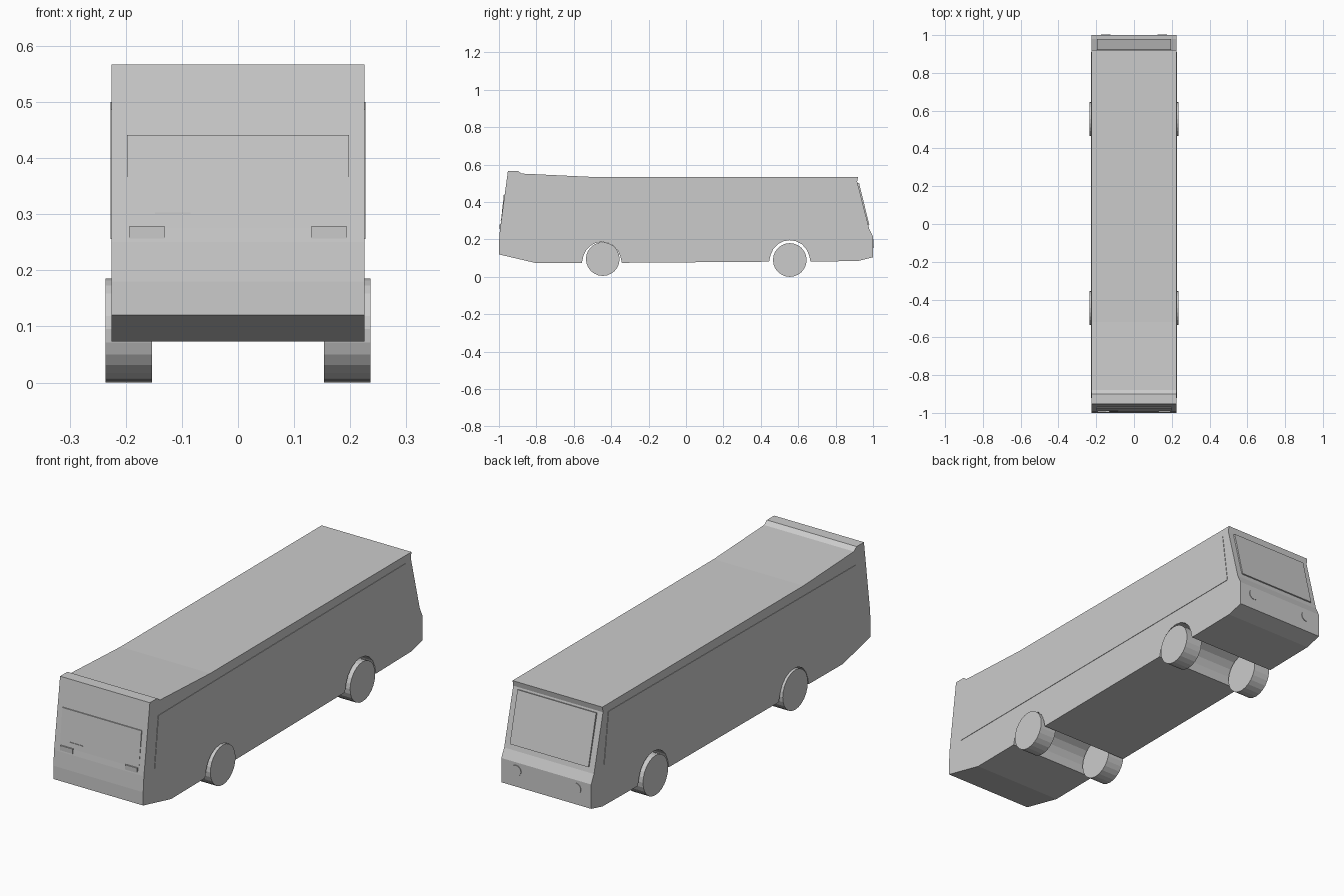
import bpy, bmesh, math
from mathutils import Vector

if "Cube" in bpy.data.objects:
    bpy.data.objects.remove(bpy.data.objects["Cube"])


def finish(name, bm):
    bmesh.ops.recalc_face_normals(bm, faces=bm.faces[:])
    mesh = bpy.data.meshes.new(name)
    bm.to_mesh(mesh)
    bm.free()
    obj = bpy.data.objects.new(name, mesh)
    bpy.context.collection.objects.link(obj)
    return obj


def prism(name, points, direction):
    """Extrude a planar polygon of 3D points along a direction."""
    bm = bmesh.new()
    face = bm.faces.new([bm.verts.new(p) for p in points])
    new = bmesh.ops.extrude_face_region(bm, geom=[face], use_keep_orig=True)
    verts = [g for g in new["geom"] if isinstance(g, bmesh.types.BMVert)]
    bmesh.ops.translate(bm, verts=verts, vec=Vector(direction))
    return finish(name, bm)


def mirror_x(obj):
    mod = obj.modifiers.new("mirror", "MIRROR")
    mod.use_axis[0] = True
    mod.use_mirror_merge = False


def cylinder_x(name, x0, x1, y, z, r, n):
    ring = [(x0, y + r * math.cos(2 * math.pi * i / n),
             z + r * math.sin(2 * math.pi * i / n)) for i in range(n)]
    obj = prism(name, ring, (x1 - x0, 0, 0))
    mirror_x(obj)


def arch(y, z, r, base):
    """Wheel arch as profile points, from -y to +y."""
    pts = [(y - r - 0.005, base)]
    for i in range(9):
        a = math.radians(165 - i * 150 / 8)
        pts.append((y + r * math.cos(a), z + r * math.sin(a)))
    return pts + [(y + r + 0.005, base)]


# Body: side profile with wheel arches, extruded across the width
W = 0.225
profile = [(-1.0, 0.12), (-0.8, 0.073)]
profile += arch(-0.45, 0.085, 0.102, 0.075)
profile += arch(0.555, 0.09, 0.106, 0.081)
profile += [(0.92, 0.085), (1.0, 0.105), (1.0, 0.215), (0.98, 0.255),
            (0.915, 0.51), (0.92, 0.535), (-0.52, 0.535), (-0.88, 0.552),
            (-0.9, 0.567), (-0.952, 0.567), (-0.995, 0.25), (-1.0, 0.18)]
prism("body", [(-W, y, z) for y, z in profile], (2 * W, 0, 0))

# Long side windows
side = [(-0.92, 0.256), (0.91, 0.265), (0.878, 0.5), (-0.893, 0.487)]
mirror_x(prism("side_window", [(W - 0.002, y, z) for y, z in side], (0.004, 0, 0)))

# Windscreen at the +y end, parallel to the sloping face
screen = [(-0.197, 0.967, 0.275), (0.197, 0.967, 0.275),
          (0.197, 0.912, 0.5), (-0.197, 0.912, 0.5)]
prism("windscreen", screen, (0, 0.013, 0.003))

# Raised panel at the -y end, fading into the body at its lower edge
wedge = [(-0.99, 0.235), (-0.9958, 0.235), (-0.974, 0.441), (-0.96, 0.441)]
prism("end_window", [(-0.198, y, z) for y, z in wedge], (0.396, 0, 0))

# Small lamps on the -y end
lamp = [(-0.985, 0.257), (-0.9965, 0.257), (-0.997, 0.279), (-0.985, 0.279)]
mirror_x(prism("rear_lamp", [(0.131, y, z) for y, z in lamp], (0.062, 0, 0)))
handle = [(-0.98, 0.3), (-0.991, 0.3), (-0.991, 0.303), (-0.98, 0.303)]
prism("end_handle", [(-0.148, y, z) for y, z in handle], (0.063, 0, 0))

# Round headlights on the +y end
disc = [(0.15 + 0.025 * math.cos(math.tau * i / 12), 0.99,
         0.178 + 0.025 * math.sin(math.tau * i / 12)) for i in range(12)]
mirror_x(prism("headlight", disc, (0, 0.013, 0)))

# Wheels
for name, y, z in (("wheel_pair_a", -0.445, 0.095), ("wheel_pair_b", 0.555, 0.09)):
    cylinder_x(name, 0.153, 0.236, y, z, 0.09, 24)
